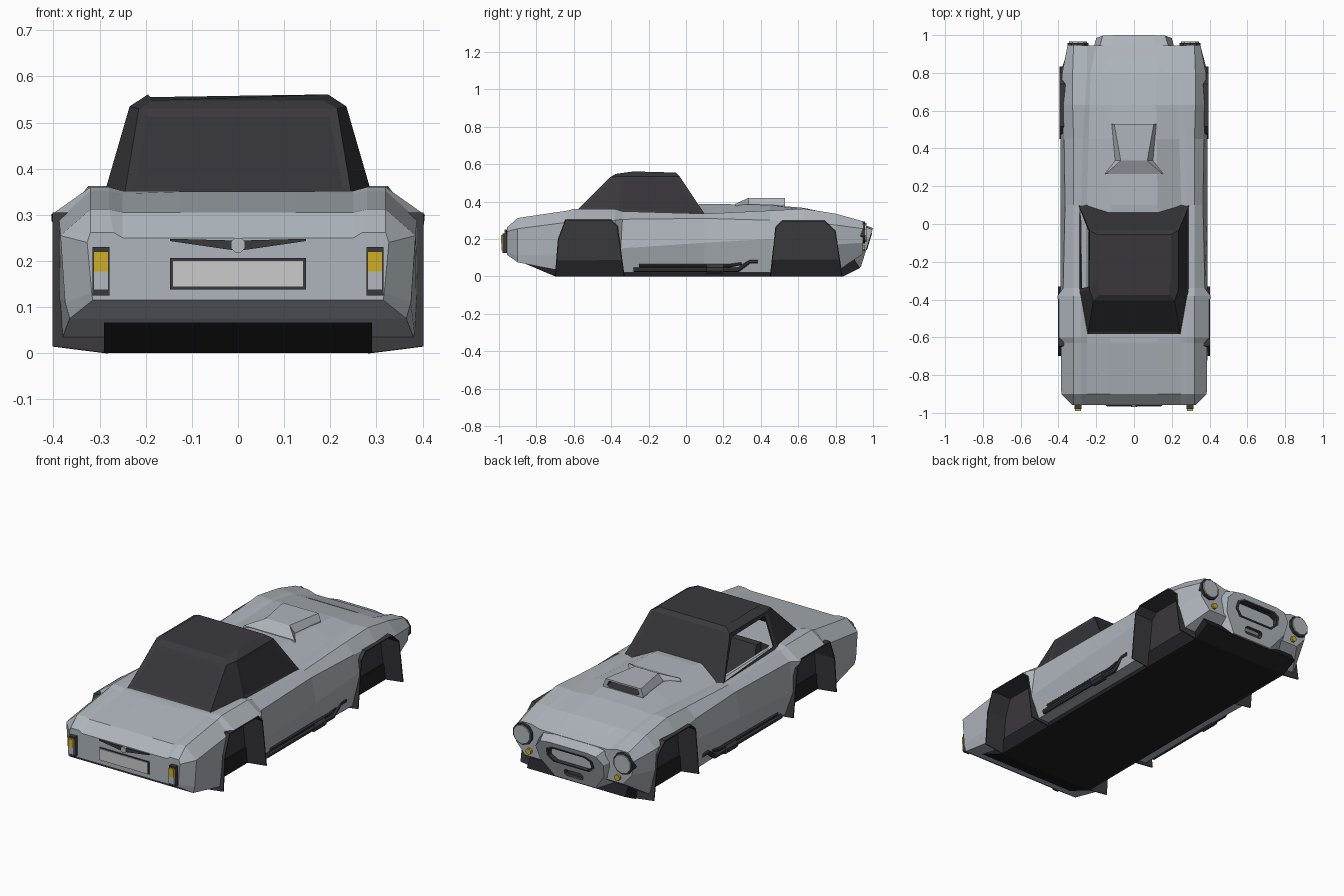
import bpy, bmesh, math
from mathutils import Vector

if "Cube" in bpy.data.objects:
    bpy.data.objects.remove(bpy.data.objects["Cube"])


def mat(name, r, g, b):
    m = bpy.data.materials.new(name)
    m.diffuse_color = (r, g, b, 1)
    m.use_nodes = True
    m.node_tree.nodes["Principled BSDF"].inputs["Base Color"].default_value = m.diffuse_color
    return m


PAINT = mat("silver grey paint", 0.42, 0.46, 0.50)
DARK = mat("dark grey trim", 0.042, 0.040, 0.046)
BLACK = mat("black underside", 0.015, 0.015, 0.017)
GLASS = mat("dark glass", 0.036, 0.034, 0.040)
YELLOW = mat("amber lens", 0.62, 0.42, 0.02)
WHITE = mat("pale plate", 0.60, 0.60, 0.60)
LAMP = mat("lamp glass", 0.45, 0.48, 0.51)


def make(name, bm, mats, index=0):
    bmesh.ops.recalc_face_normals(bm, faces=bm.faces[:])
    for f in bm.faces:
        f.material_index = index
    me = bpy.data.meshes.new(name)
    bm.to_mesh(me)
    bm.free()
    for m in mats:
        me.materials.append(m)
    ob = bpy.data.objects.new(name, me)
    bpy.context.collection.objects.link(ob)
    return ob


def loft(name, rings, mats, index=0, caps=(True, True)):
    bm = bmesh.new()
    vs = [[bm.verts.new(p) for p in r] for r in rings]
    n = len(rings[0])
    for a, b in zip(vs, vs[1:]):
        for i in range(n):
            j = (i + 1) % n
            bm.faces.new((a[i], a[j], b[j], b[i]))
    if caps[0]:
        bm.faces.new(vs[0])
    if caps[1]:
        bm.faces.new(vs[-1])
    return make(name, bm, mats, index)


def sym(half):
    # closes a half outline by mirroring it in x
    return half + [(-x, y, z) for x, y, z in reversed(half) if abs(x) > 1e-6]


def prism(name, pts, axis, a, b, mats, index=0):
    # extrudes a 2D outline: axis x takes (y, z), axis y takes (x, z)
    f = (lambda t: [(t, u, v) for u, v in pts]) if axis == "x" else (lambda t: [(u, t, v) for u, v in pts])
    return loft(name, [f(a), f(b)], mats, index)


def box(name, x0, x1, y0, y1, z0, z1, mats, index=0):
    return prism(name, [(x0, z0), (x1, z0), (x1, z1), (x0, z1)], "y", y0, y1, mats, index)


def ngon(cx, cz, r, n):
    return [(cx + r * math.cos(2 * math.pi * (i + .5) / n), cz + r * math.sin(2 * math.pi * (i + .5) / n)) for i in range(n)]


def cut(ob, cutter):
    m = ob.modifiers.new("cut", "BOOLEAN")
    m.operation, m.solver, m.object = "DIFFERENCE", "EXACT", cutter
    bpy.context.view_layer.objects.active = ob
    bpy.ops.object.modifier_apply(modifier="cut")
    bpy.data.objects.remove(cutter)


# body shell: y, hood edge x, hood z, fender inner x, outer x, top z, shoulder x, z, crease z, bottom x, z
stations = [
    (-.957, .25, .25, .27, .32, .262, .327, .24, .13, .315, .115),
    (-.90, .25, .305, .28, .32, .312, .385, .255, .11, .365, .075),
    (-.63, .25, .35, .28, .32, .352, .388, .29, .12, .385, .022),
    (-.60, .25, .352, .28, .32, .36, .405, .30, .12, .39, .022),
    (-.38, .25, .352, .28, .32, .36, .405, .30, .13, .39, .022),
    (-.34, .25, .352, .28, .32, .348, .375, .305, .15, .355, .022),
    (.10, .25, .388, .28, .32, .335, .365, .31, .18, .35, .022),
    (.45, .24, .382, .27, .32, .352, .37, .30, .20, .36, .022),
    (.63, .235, .366, .26, .325, .362, .382, .29, .19, .385, .022),
    (.80, .23, .33, .25, .325, .335, .38, .275, .17, .375, .022),
    (.945, .20, .28, .25, .32, .295, .352, .255, .18, .29, .12)]
rings = []
for y, xh, zc, xi, xo, zt, xs, zs, zm, xb, zb in stations:
    crease = xs - .01 if abs(y) > .85 else .39
    rings.append(sym([(xh * .5, y, zc), (xh, y, min(zc, zt - .006)), (xi, y, zt), (xo, y, zt),
                      (xs, y, zs), (crease, y, zm), (xb, y, zb)]))
body = loft("body_shell", rings, [PAINT, DARK])

# wheel arches, with hanging liners
arches = {"rear": [(-.70, 0), (-.685, .2), (-.645, .305), (-.40, .305), (-.365, .27), (-.33, 0)],
          "front": [(.45, 0), (.478, .265), (.515, .30), (.74, .30), (.80, .245), (.835, 0)]}
for tag, pts in arches.items():
    for s in (-1, 1):
        low = [(pts[0][0], -.05)] + pts + [(pts[-1][0], -.05)]
        cut(body, prism("arch_cutter", low, "x", s * .275, s * .5, [PAINT, DARK], 1))
        bm = bmesh.new()
        ins = [bm.verts.new((s * .28, y, z)) for y, z in pts]
        out = [bm.verts.new((s * (.402 if tag == "rear" else .394), y, max(z, .015))) for y, z in pts]
        for i in range(len(pts) - 1):
            bm.faces.new((ins[i], ins[i + 1], out[i + 1], out[i]))
        bm.faces.new(ins)
        liner = make(tag + "_arch_liner", bm, [DARK])
        liner.modifiers.new("thick", "SOLIDIFY").thickness = .006

# cockpit tub
cut(body, box("cockpit_cutter", -.24, .24, -.36, .03, .1, .6, [PAINT, DARK], 1))
for s in (-1, 1):
    prism("seat", [(-.10, .1), (-.10, .19), (-.25, .18), (-.31, .36), (-.35, .36), (-.32, .1)], "x", s * .04, s * .2, [DARK])
bpy.ops.mesh.primitive_torus_add(major_radius=.055, minor_radius=.007, major_segments=12, minor_segments=4,
                                 location=(-.12, -.04, .35), rotation=(math.radians(70), 0, 0))
bpy.context.object.name = "steering_wheel"
bpy.context.object.data.materials.append(DARK)

# nose, slanted back toward the chin
def nose_y(z):
    return .935 + (z - .05) * .31

front = [(.11, .258), (.165, .25), (.20, .21), (.19, .14), (.12, .05)]
back = [(.13, .332), (.225, .325), (.25, .22), (.25, .12), (.25, .022)]
nose = loft("nose", [sym([(x, .80, z) for x, z in back]),
                     sym([(x, nose_y(z), z) for x, z in front])], [PAINT, DARK])
grille = [(.10, .232), (.135, .215), (.14, .175), (.105, .142)]
grille += [(-x, z) for x, z in reversed(grille)]
cut(nose, prism("grille_cutter", grille, "y", .925, 1.1, [PAINT, DARK], 1))
lower = [(-.055, .085), (-.045, .075), (.045, .075), (.055, .085), (.055, .103), (.045, .112), (-.045, .112), (-.055, .103)]
cut(nose, prism("lower_grille_cutter", lower, "y", .92, 1.1, [PAINT, DARK], 1))
inner = [(x * .9, .187 + (z - .187) * .85) for x, z in grille]
loft("grille_frame", [[(x, nose_y(z) - .004, z) for x, z in grille], [(x, nose_y(z) + .004, z) for x, z in grille],
                      [(x, nose_y(z) + .004, z) for x, z in inner], [(x, nose_y(z) - .02, z) for x, z in inner]],
     [DARK], caps=(False, False))

# floor pan
prism("floor_pan", [(-.90, .085), (-.70, 0), (.84, 0), (.93, .045), (.90, .09)], "x", -.29, .29, [BLACK])

# cabin: base, eave and roof rings, then inset windows; the left side window is open
A = [(.295, .105, .325), (.29, -.36, .345), (.245, -.585, .35)]
B = [(.235, -.035, .535), (.235, -.35, .535), (.215, -.405, .53)]
C = [(.195, -.055, .555), (.195, -.28, .561), (.185, -.375, .548)]
cabin = loft("cabin_top", [sym(A), sym(B), sym(C)], [DARK, GLASS], caps=(False, True))
bm = bmesh.new()
bm.from_mesh(cabin.data)
bm.faces.ensure_lookup_table()
windows = [bm.faces[i] for i in (0, 2, 4, 5)]
bmesh.ops.inset_individual(bm, faces=windows, thickness=.026, depth=-.004)
for f in windows:
    f.material_index = 1
bmesh.ops.delete(bm, geom=[windows[2]], context="FACES")
bm.to_mesh(cabin.data)
bm.free()
cabin.modifiers.new("thick", "SOLIDIFY").thickness = .008

# hood scoop
scoop = loft("hood_scoop", [[(-b, y, .35), (b, y, .35), (b, y, zb), (t, y, zt), (-t, y, zt), (-b, y, zb)]
                            for y, b, t, zb, zt in ((.265, .155, .15, .378, .388), (.335, .10, .07, .388, .42),
                                                    (.53, .118, .105, .385, .42))], [PAINT, DARK])
cut(scoop, prism("scoop_cutter", [(-.095, .388), (-.08, .38), (.08, .38), (.095, .388), (.085, .411), (-.085, .411)],
                 "y", .47, .6, [PAINT, DARK], 1))

for s in (-1, 1):
    # headlights and indicators
    prism("headlight_rim", ngon(s * .297, .235, .058, 10), "y", .91, .958, [DARK])
    prism("headlight_glass", ngon(s * .297, .235, .050, 10), "y", .95, .965, [LAMP])
    prism("front_indicator", ngon(s * .262, .15, .016, 8), "y", .88, .958, [YELLOW])
    # tail lights
    x0, x1 = s * .297 - .018, s * .297 + .018
    box("tail_light_housing", x0, x1, -.98, -.93, .125, .23, [DARK])
    box("tail_light_amber", x0 + .002, x1 - .002, -.99, -.97, .177, .22, [YELLOW])
    box("tail_light_clear", x0 + .002, x1 - .002, -.987, -.97, .137, .177, [LAMP])
    # side exhaust
    for name, r, path in (("exhaust_pipe", .014, [(-.28, .035), (.28, .035), (.34, .08), (.385, .08)]),
                          ("exhaust_upper_pipe", .010, [(-.25, .058), (.24, .058), (.30, .07)]),
                          ("exhaust_muffler", .024, [(.11, .038), (.20, .038)])):
        loft(name, [[(s * .362 + u, y, z + v) for u, v in ngon(0, 0, r, 8)] for y, z in path], [DARK])
    # boot handle wing
    prism("boot_handle", [(s * .147, .248), (0, .244), (0, .222), (s * .03, .226), (s * .147, .243)], "y", -.964, -.95, [DARK])

# rear plate and boot button
box("plate_frame", -.147, .147, -.961, -.95, .138, .206, [DARK])
box("rear_plate", -.142, .142, -.965, -.955, .143, .201, [WHITE])
prism("boot_button", ngon(0, .234, .017, 8), "y", -.97, -.95, [LAMP])
